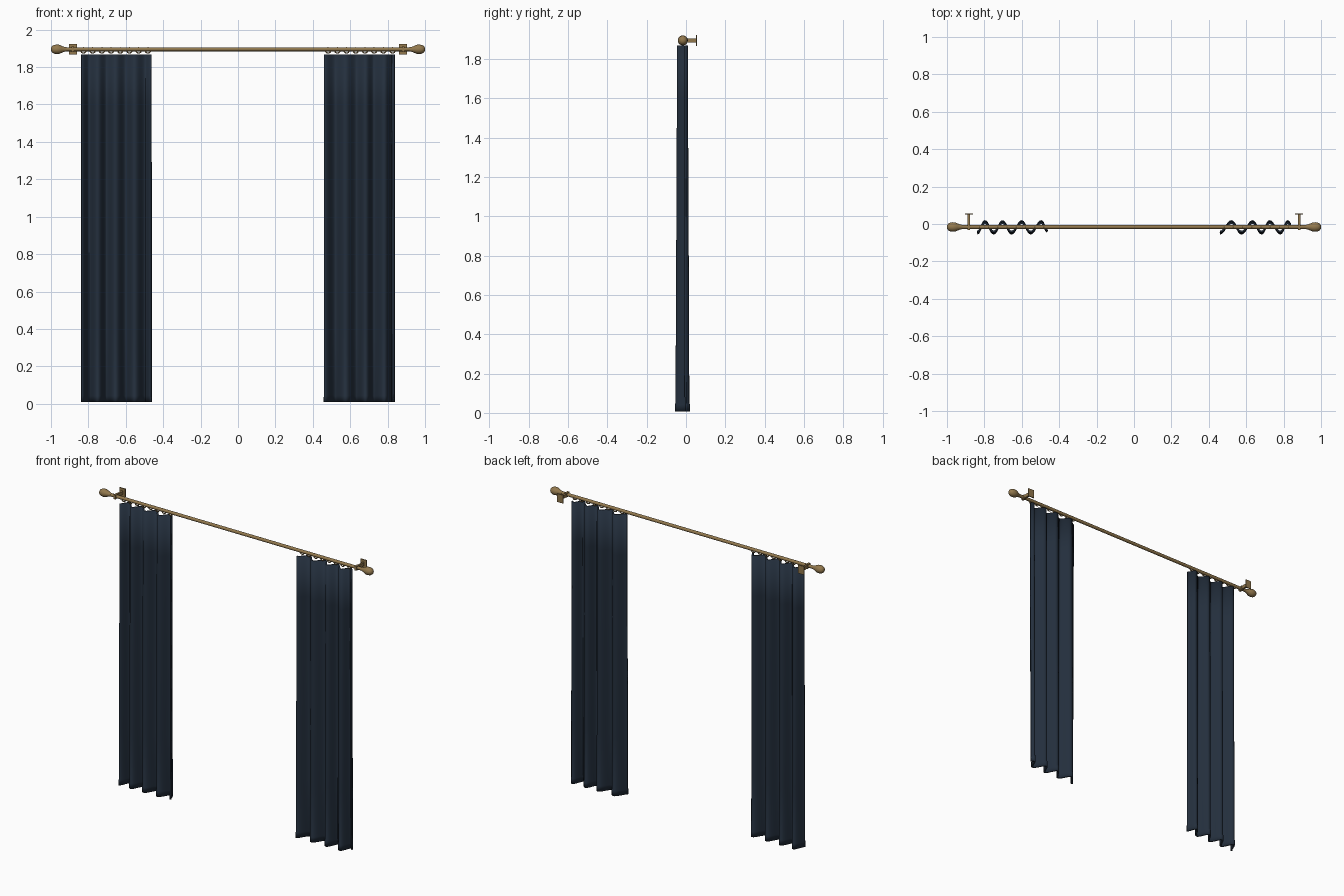
import bpy, bmesh, math
from mathutils import Matrix

if "Cube" in bpy.data.objects:
    bpy.data.objects.remove(bpy.data.objects["Cube"])

def material(name, rgb):
    m = bpy.data.materials.new(name)
    m.diffuse_color = (*rgb, 1)
    m.use_nodes = True
    m.node_tree.nodes["Principled BSDF"].inputs["Base Color"].default_value = m.diffuse_color
    return m

NAVY = material("navy_fabric", (0.017, 0.028, 0.046))
BRASS = material("aged_brass", (0.29, 0.19, 0.075))
ROD_Y, ROD_Z = -0.016, 1.895

def finish(name, bm, mat, angle=40):
    bmesh.ops.recalc_face_normals(bm, faces=bm.faces)
    me = bpy.data.meshes.new(name)
    bm.to_mesh(me)
    bm.free()
    me.materials.append(mat)
    ob = bpy.data.objects.new(name, me)
    bpy.context.collection.objects.link(ob)
    bpy.ops.object.select_all(action='DESELECT')
    ob.select_set(True)
    bpy.context.view_layer.objects.active = ob
    bpy.ops.object.shade_smooth_by_angle(angle=math.radians(angle))
    return ob

def lathe_x(name, profile, sides=20):
    """Revolve (x, radius) points around the rod axis."""
    bm = bmesh.new()
    rings = []
    for x, r in profile:
        rings.append([bm.verts.new((x, ROD_Y + r * math.cos(a), ROD_Z + r * math.sin(a)))
                      for a in (2 * math.pi * i / sides for i in range(sides))])
    for a, b in zip(rings, rings[1:]):
        for i in range(sides):
            j = (i + 1) % sides
            bm.faces.new((a[i], a[j], b[j], b[i]))
    bm.faces.new(rings[0])
    bm.faces.new(rings[-1])
    return finish(name, bm, BRASS)

def add_box(bm, c, s):
    bmesh.ops.create_cube(bm, size=1, matrix=Matrix.Translation(c) @ Matrix.Diagonal((*s, 1)))

def torus(name, c, R, r, n=16, k=8):
    """Ring facing the front."""
    bm = bmesh.new()
    v = [[bm.verts.new((c[0] + (R + r * math.cos(b)) * math.cos(a), c[1] + r * math.sin(b),
                        c[2] + (R + r * math.cos(b)) * math.sin(a)))
          for b in (2 * math.pi * j / k for j in range(k))]
         for a in (2 * math.pi * i / n for i in range(n))]
    for i in range(n):
        for j in range(k):
            bm.faces.new((v[i][j], v[(i + 1) % n][j],
                          v[(i + 1) % n][(j + 1) % k], v[i][(j + 1) % k]))
    return finish(name, bm, BRASS, 60)

def curtain(name, turns, end_y):
    """Pleated sheet; turns = x of alternating front/back folds."""
    path = []
    steps = 8
    for i, (x0, x1) in enumerate(zip(turns, turns[1:])):
        s = -1 if i % 2 == 0 else 1
        last = i == len(turns) - 2
        for k in range(steps + (1 if last else 0)):
            t = k / steps
            y = s * math.cos(math.pi * t)
            if last:
                y = s + (end_y - s) * (1 - math.cos(math.pi * t)) / 2
            path.append((x0 + (x1 - x0) * t, y))
    # height, fold depth
    levels = [(1.868, .023), (1.6, .0235), (1.2, .025), (0.8, .027), (0.4, .029),
              (0.05, .030), (0.042, .0335), (0.008, .0335)]
    bm = bmesh.new()
    rows = [[bm.verts.new((x, -0.018 + y * d, z)) for x, y in path] for z, d in levels]
    for a, b in zip(rows, rows[1:]):
        for i in range(len(path) - 1):
            bm.faces.new((a[i], b[i], b[i + 1], a[i + 1]))
    ob = finish(name, bm, NAVY, 60)
    so = ob.modifiers.new("cloth_thickness", 'SOLIDIFY')
    so.thickness = 0.010
    so.offset = 0
    return ob

# Rod
lathe_x("curtain_rod", [(-0.94, 0.0105), (0.94, 0.0105)])

# Finials and wall brackets, one per side
for side, tag in ((-1, "left"), (1, "right")):
    prof = [(.918, .011), (.932, .014), (.945, .020), (.957, .0245), (.970, .0255),
            (.984, .023), (.994, .017), (1.0, .008)]
    lathe_x("finial_" + tag, [(side * x, r) for x, r in prof])
    bm = bmesh.new()
    x = side * 0.883
    add_box(bm, (x, 0.054, ROD_Z), (0.042, 0.006, 0.055))
    add_box(bm, (x, 0.020, ROD_Z), (0.012, 0.070, 0.022))
    add_box(bm, (x, ROD_Y, ROD_Z), (0.014, 0.030, 0.028))
    finish("bracket_" + tag, bm, BRASS, 30)
    # Rings along the top of the curtain
    for i in range(8):
        torus(f"ring_{tag}_{i + 1}", (side * (0.482 + i * 0.0492), ROD_Y, 1.889), 0.014, 0.0035)

# Curtains
curtain("left_curtain", [-.838, -.797, -.75, -.703, -.655, -.60, -.553, -.495, -.463], -0.7)
curtain("right_curtain", [.460, .521, .575, .634, .682, .725, .783, .822, .838], 0.55)
